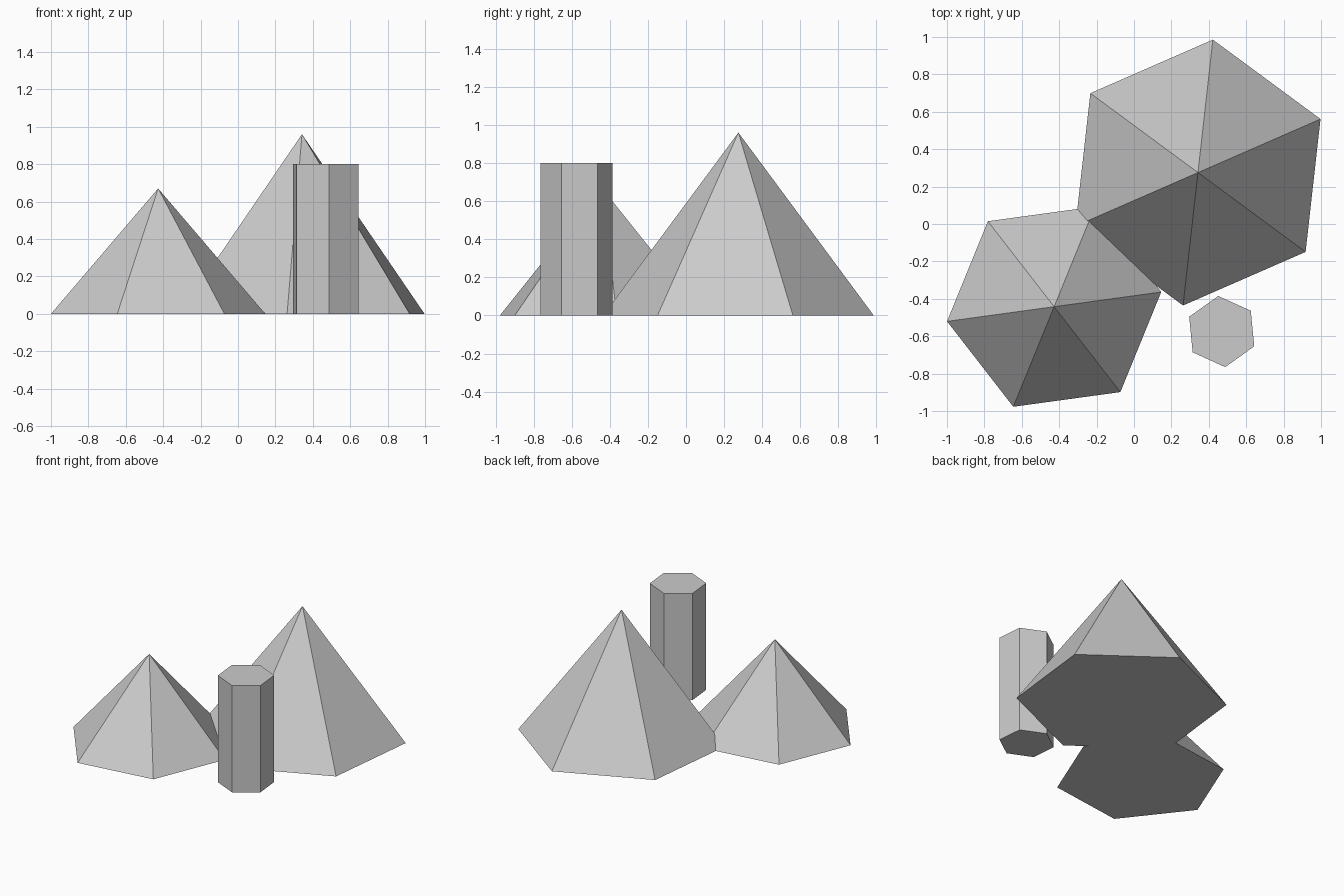
import bpy
from math import radians

if "Cube" in bpy.data.objects:
    bpy.data.objects.remove(bpy.data.objects["Cube"])


def hex_solid(name, x, y, radius, top_radius, height, turn):
    """Six-sided solid standing on the ground, turned about z (degrees)."""
    bpy.ops.mesh.primitive_cone_add(
        vertices=6, radius1=radius, radius2=top_radius, depth=height,
        location=(x, y, height / 2), rotation=(0, 0, radians(turn)))
    bpy.context.object.name = name


# Two overlapping peaks
hex_solid("large_peak", 0.342, 0.275, 0.715, 0, 0.96, -6.4)
hex_solid("small_peak", -0.427, -0.442, 0.578, 0, 0.67, -22.2)

# Free-standing column
hex_solid("column", 0.469, -0.575, 0.191, 0.191, 0.80, 5.6)
